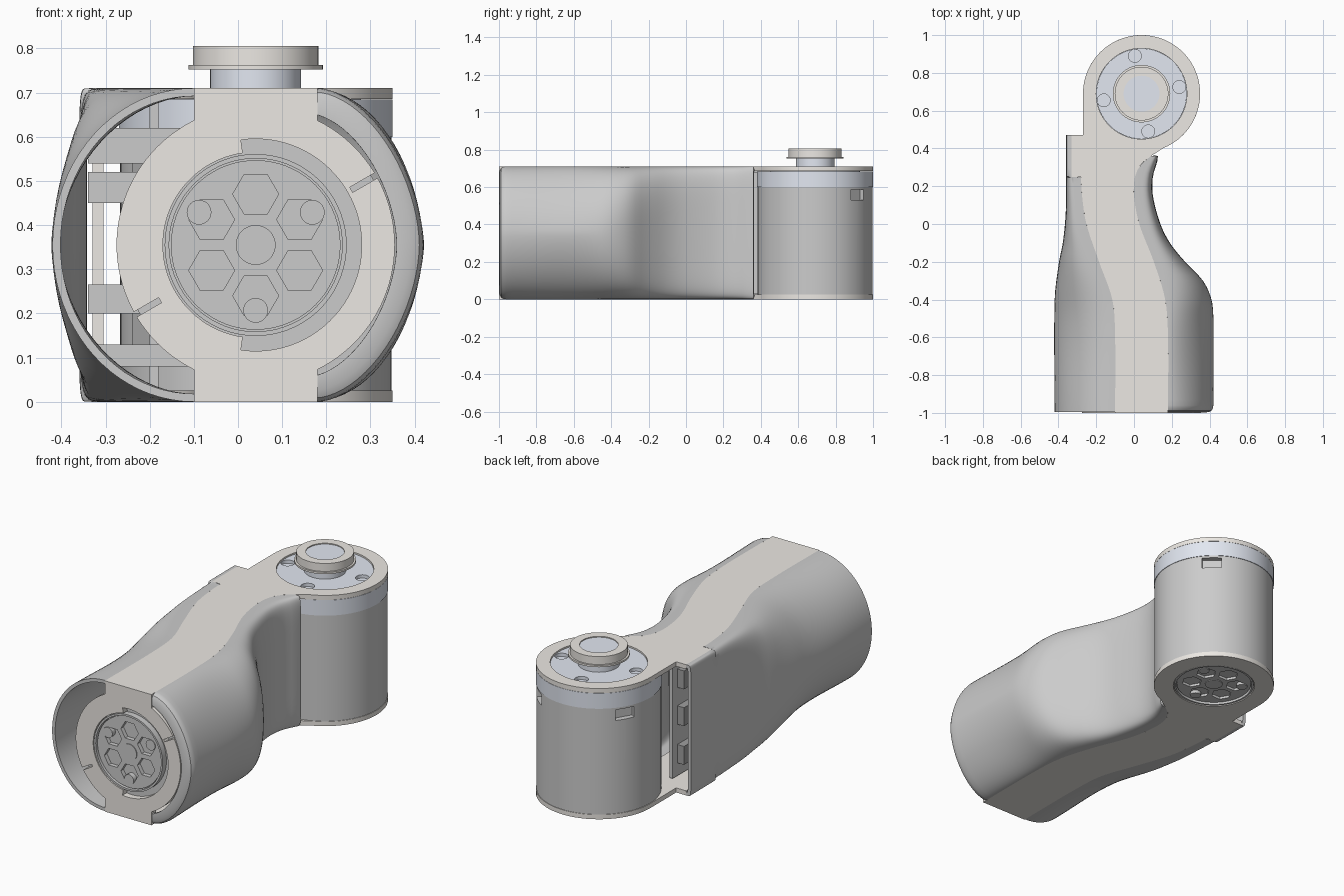
import bpy, bmesh
from math import sin, cos, pi, radians
from mathutils import Matrix

if "Cube" in bpy.data.objects:
    bpy.data.objects.remove(bpy.data.objects["Cube"])

CX, CY, ZM = 0.04, 0.69, 0.355          # joint axis x / y, mid height


def material(name, rgb):
    m = bpy.data.materials.new(name)
    m.diffuse_color = (*rgb, 1)
    m.use_nodes = True
    m.node_tree.nodes["Principled BSDF"].inputs["Base Color"].default_value = m.diffuse_color
    return m


BEIGE = material("warm_white", (0.84, 0.81, 0.77))
BLUE = material("pale_blue", (0.76, 0.80, 0.88))
DARK = material("dark_grey", (0.35, 0.35, 0.35))


def make(name, me, mat=None):
    ob = bpy.data.objects.new(name, me)
    bpy.context.collection.objects.link(ob)
    if mat:
        me.materials.append(mat)
    return ob


def bake(ob):
    """Apply modifiers, then smooth with sharp edges kept."""
    deps = bpy.context.evaluated_depsgraph_get()
    deps.update()
    me = bpy.data.meshes.new_from_object(ob.evaluated_get(deps))
    ob.modifiers.clear()
    ob.data = me
    me.shade_smooth()
    me.set_sharp_from_angle(angle=radians(32))


def circ(x, y, r, n=72, rot=0.0):
    return [(x + r * cos(rot + 2 * pi * i / n), y + r * sin(rot + 2 * pi * i / n)) for i in range(n)]


def prism(name, loops, a, b, axis='Z', mat=None):
    """Outline with holes, extruded from a to b along Z or Y."""
    cu = bpy.data.curves.new(name, 'CURVE')
    cu.dimensions, cu.fill_mode, cu.extrude = '2D', 'BOTH', (b - a) / 2
    for loop in loops:
        sp = cu.splines.new('POLY')
        sp.points.add(len(loop) - 1)
        for p, (u, v) in zip(sp.points, loop):
            p.co = (u, v, 0, 1)
        sp.use_cyclic_u = True
    tmp = make(name + "_outline", cu)
    deps = bpy.context.evaluated_depsgraph_get()
    me = bpy.data.meshes.new_from_object(tmp.evaluated_get(deps))
    bpy.data.objects.remove(tmp)
    bm = bmesh.new()
    bm.from_mesh(me)
    for v in bm.verts:
        u, w, d = v.co
        d += (a + b) / 2
        v.co = (u, w, d) if axis == 'Z' else (u, d, w)
    bmesh.ops.remove_doubles(bm, verts=bm.verts, dist=1e-4)
    bmesh.ops.recalc_face_normals(bm, faces=bm.faces)
    bm.to_mesh(me)
    bm.free()
    me.name = name
    me.materials.clear()
    ob = make(name, me, mat)
    me.shade_smooth()
    me.set_sharp_from_angle(angle=radians(32))
    return ob


def box(name, lo, hi, mat=None):
    return prism(name, [[(lo[0], lo[1]), (hi[0], lo[1]), (hi[0], hi[1]), (lo[0], hi[1])]], lo[2], hi[2], 'Z', mat)


def curve(tab):
    """Smooth interpolation through (y, value) pairs."""
    def f(y):
        y = min(max(y, tab[0][0]), tab[-1][0])
        i = max(k for k in range(len(tab) - 1) if tab[k][0] <= y)
        d = lambda k: 0 if k in (0, len(tab) - 1) else (tab[k + 1][1] - tab[k - 1][1]) / (tab[k + 1][0] - tab[k - 1][0])
        (y0, a), (y1, b) = tab[i], tab[i + 1]
        h = y1 - y0
        t = (y - y0) / h
        return (a * (1 + 2 * t) * (1 - t) ** 2 + b * t * t * (3 - 2 * t)
                + h * d(i) * t * (1 - t) ** 2 - h * d(i + 1) * t * t * (1 - t))
    return f


l_seam = curve([(-1, -.1), (-.6, -.1), (-.4, -.115), (-.2, -.185), (0, -.252), (.15, -.275), (.25, -.28)])
r_seam = curve([(-1, .18), (-.6, .18), (-.4, .165), (-.2, .105), (0, .028), (.15, 0), (.25, .005), (.32, .04), (.36, .09)])
l_out = curve([(-1, -.42), (-.4, -.42), (-.2, -.397), (-.1, -.377), (.05, -.362), (.2, -.36), (.47, -.36)])
r_out = curve([(-1, .42), (-.5, .42), (-.4, .41), (-.3, .365), (-.2, .27), (-.1, .19), (0, .14), (.15, .1), (.25, .1), (.36, .127)])
l_pow = curve([(-1, 2), (-.5, 2), (-.2, 3.2), (.1, 6), (.47, 8)])
r_pow = curve([(-1, 1.75), (-.5, 1.75), (-.2, 3), (.05, 5), (.36, 7)])


# side shells lofted from superellipse sections
def shell(name, rows, seam, out, power, right):
    n, grid = 40, []
    bm = bmesh.new()
    for y, s in rows:
        a, e = seam(y), 2 / power(y)
        d = out(y) - a
        row = []
        for j in range(n + 1):
            t = pi / 2 - pi * j / n
            x = a + d * max(cos(t), 0) ** e
            z = ZM * abs(sin(t)) ** e * (1 if t >= 0 else -1)
            row.append(bm.verts.new((CX + (x - CX) * s, max(y, -.997), ZM + z * s)))
        grid.append(row)
    for p, q in zip(grid, grid[1:]):
        for j in range(n):
            f = [p[j], q[j], q[j + 1], p[j + 1]]
            bm.faces.new(f[::-1] if right else f)
    me = bpy.data.meshes.new(name)
    bm.to_mesh(me)
    bm.free()
    ob = make(name, me)
    m = ob.modifiers.new("wall", 'SOLIDIFY')
    m.thickness, m.offset = .018, -1
    bake(ob)


ys = [-.96 + i * 1.32 / 44 for i in range(45)]
shell("right_shell", [(-1, .84), (-.9965, .93), (-.988, .975), (-.975, .994)] + [(y, 1) for y in ys],
      r_seam, r_out, r_pow, True)
yl = [-.995 + i * 1.24 / 40 for i in range(41)] + [.252, .3, .38, .47]
shell("left_shell", [(y, 1) for y in yl], lambda y: -.33 if y > .25 else l_seam(y), l_out, l_pow, False)

# S-shaped top and bottom plates of the frame, with a ring around the rear joint
n = 36
right_edge = [(r_seam(y), y) for y in (-1 + i * 1.36 / n for i in range(n + 1))]
left_edge = [(l_seam(y), y) for y in (.25 - i * 1.25 / n for i in range(n + 1))]
arc = [(CX + .31 * cos(radians(a)), CY + .31 * sin(radians(a))) for a in range(-68, 181, 4)]
outline = right_edge + arc + [(-.27, .47), (-.33, .47), (-.33, .25)] + left_edge
prism("frame_top_plate", [outline, circ(CX, CY, .24)], .685, .71, 'Z', BEIGE)
prism("frame_bottom_plate", [outline, circ(CX, CY, .21)], 0, .025, 'Z', BEIGE)


# front flange: disc plus vertical strip, with two slits and a half-ring groove
def pol(r, deg):
    return (CX + r * cos(radians(deg)), ZM + r * sin(radians(deg)))


def flange_arc(a0, a1, slit):
    pts = [pol(.315, a0 + (a1 - a0) * i / 40) for i in range(41) if abs(a0 + (a1 - a0) * i / 40 - slit) > 1.5]
    angs = [a0 + (a1 - a0) * i / 40 for i in range(41) if abs(a0 + (a1 - a0) * i / 40 - slit) > 1.5]
    k = sum(a < slit for a in angs)
    return pts[:k] + [pol(.315, slit - 1.2), pol(.25, slit - 1.5), pol(.25, slit + 1.5), pol(.315, slit + 1.2)] + pts[k:]


flange = (flange_arc(-63.6, 63.6, 30) + [(.18, .71), (-.1, .71)]
          + flange_arc(116.4, 243.6, 210) + [(-.1, 0), (.18, 0)])
groove = [pol(.24, a) for a in range(-98, 99, 4)] + [pol(.21, a) for a in range(98, 263, 4)]
prism("front_flange", [flange, groove], -1, -.96, 'Y', BEIGE)


# rotor face with six pockets and three bosses, used on the front and the underside
def rotor(prefix, cx, cy, face, axis):
    pockets = [circ(cx + .115 * cos(i * pi / 3 + pi / 6), cy + .115 * sin(i * pi / 3 + pi / 6), .052, 6, i * pi / 3)
               for i in range(6)]
    prism(prefix + "_rotor_face", [circ(cx, cy, .192)] + pockets, face + .012, face + .04, axis)
    prism(prefix + "_rotor_rim", [circ(cx, cy, .206), circ(cx, cy, .196)], face + .002, face + .04, axis)
    prism(prefix + "_rotor_hub", [circ(cx, cy, .045)], face + .008, face + .03, axis)
    for i, a in enumerate((30, 150, 270)):
        prism(f"{prefix}_boss_{i}", [circ(cx + .148 * cos(radians(a)), cy + .148 * sin(radians(a)), .028, 24)],
              face + .008, face + .045, axis)


rotor("front", CX, ZM, -1, 'Y')
rotor("bottom", CX, CY, 0, 'Z')

# motors
prism("front_motor", [circ(CX, ZM, .305)], -.965, -.42, 'Y')
motor = prism("rear_motor", [circ(CX, CY, .307, 96)], .025, .6)
for i, a in enumerate((48, 150)):
    slot = box(f"slot_cutter_{i}", (-.03, -.05, .53), (.03, .05, .588))
    slot.data.transform(Matrix.Translation((CX, CY, 0)) @ Matrix.Rotation(radians(a), 4, 'Z')
                        @ Matrix.Translation((.307, 0, 0)))
    slot.hide_render = slot.hide_viewport = True
    m = motor.modifiers.new("slot", 'BOOLEAN')
    m.object, m.operation = slot, 'DIFFERENCE'
bake(motor)
prism("motor_collar", [circ(CX, CY, .31, 96)], .6, .684, 'Z', BLUE)

# rear output: holed disc, shaft, lip and cap
holes = [circ(CX + .203 * cos(radians(a)), CY + .203 * sin(radians(a)), .034, 28) for a in (10, 100, 190, 280)]
prism("output_disc", [circ(CX, CY, .239)] + holes, .68, .702, 'Z', BLUE)
prism("output_shaft", [circ(CX, CY, .103)], .69, .755, 'Z', BLUE)
prism("output_lip", [circ(CX, CY, .152)], .752, .762, 'Z', BEIGE)
prism("output_cap", [circ(CX, CY, .142), circ(CX, CY, .095)], .762, .805, 'Z', BEIGE)
prism("output_cap_center", [circ(CX, CY, .095)], .755, .8, 'Z', BLUE)

# inner parts seen through the side openings
box("control_board", (-.2, -.02, .03), (-.18, .4, .68))
box("inner_rail", (-.33, .1, .03), (-.305, .28, .68), BEIGE)
for i, (z0, z1) in enumerate(((.08, .13), (.2, .265), (.45, .52), (.54, .62))):
    box(f"inner_bracket_{i}", (-.34, -.3, z0), (-.1, -.18, z1))
for i, z in enumerate((.15, .36, .56)):
    box(f"connector_{i}", (-.24, .25, z - .05), (-.2, .36, z + .05), DARK)
